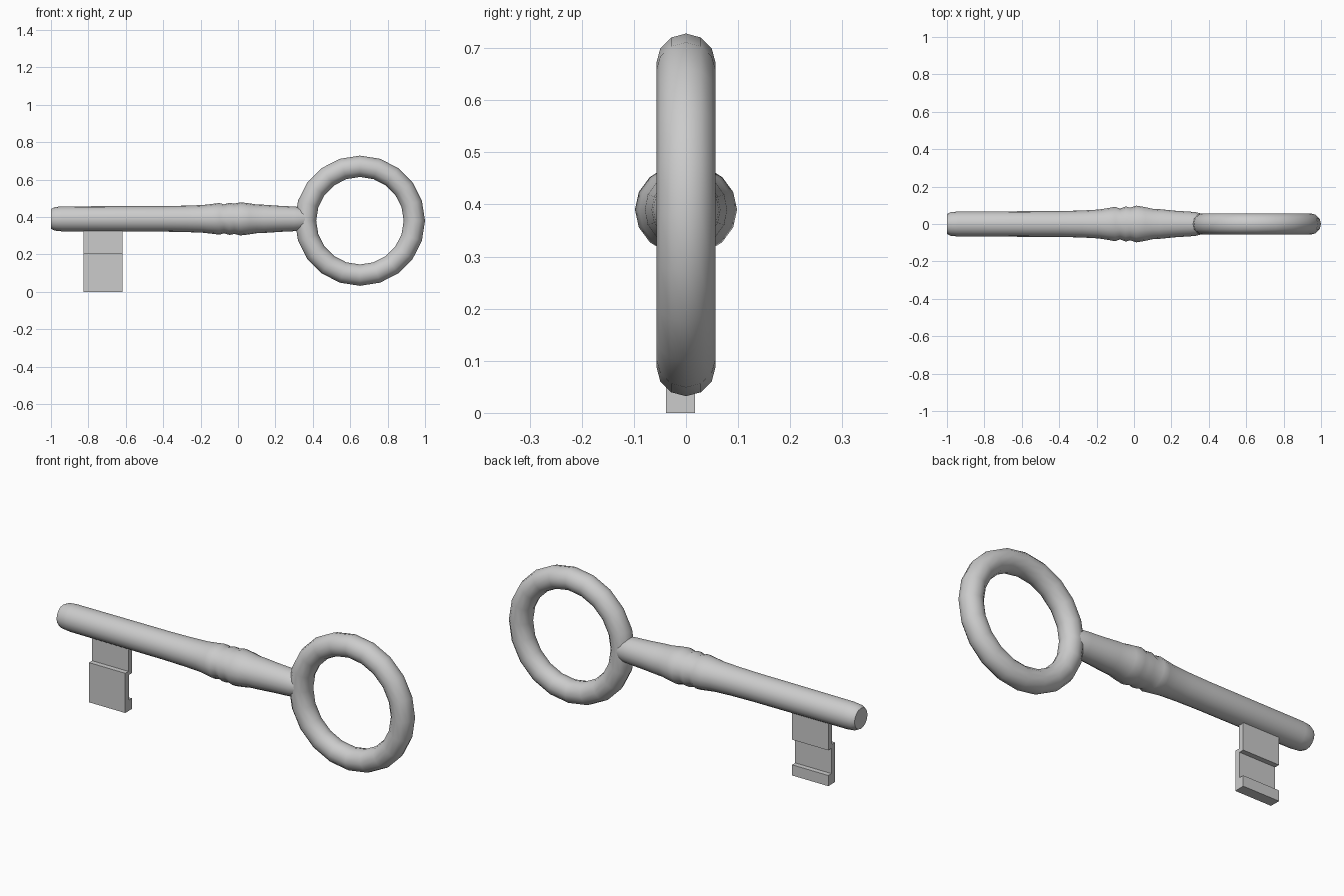
import bpy, bmesh, math

if "Cube" in bpy.data.objects:
    bpy.data.objects.remove(bpy.data.objects["Cube"])

AXIS_Z = 0.39


def make_object(name, bm):
    bmesh.ops.recalc_face_normals(bm, faces=bm.faces)
    mesh = bpy.data.meshes.new(name)
    bm.to_mesh(mesh)
    bm.free()
    obj = bpy.data.objects.new(name, mesh)
    bpy.context.collection.objects.link(obj)
    return obj


def smooth(obj, angle):
    bpy.ops.object.select_all(action='DESELECT')
    obj.select_set(True)
    bpy.context.view_layer.objects.active = obj
    bpy.ops.object.shade_smooth_by_angle(angle=math.radians(angle))


# Turned shaft with collar rings, slightly flattened in height at the collar
def turned_shaft(profile, sides=16):
    bm = bmesh.new()
    rings = []
    for x, ry in profile:
        rz = ry if ry < 0.067 else 0.067 + (ry - 0.067) * 0.7
        rings.append([bm.verts.new((x, ry * math.cos(2 * math.pi * i / sides),
                                    AXIS_Z + rz * math.sin(2 * math.pi * i / sides)))
                      for i in range(sides)])
    for a, b in zip(rings, rings[1:]):
        for i in range(sides):
            j = (i + 1) % sides
            bm.faces.new((a[i], a[j], b[j], b[i]))
    bm.faces.new(rings[0])
    bm.faces.new(rings[-1])
    return make_object("shaft", bm)


shaft = turned_shaft([
    (-1.0, 0.053), (-0.98, 0.063), (-0.94, 0.067), (-0.4, 0.069), (-0.28, 0.072),
    (-0.19, 0.077), (-0.14, 0.085), (-0.10, 0.092), (-0.075, 0.082), (-0.045, 0.094),
    (-0.02, 0.087), (0.013, 0.098), (0.06, 0.090), (0.10, 0.081), (0.14, 0.079),
    (0.22, 0.071), (0.30, 0.066), (0.33, 0.063), (0.36, 0.056)])
smooth(shaft, 50)

# Ring-shaped bow
bpy.ops.mesh.primitive_torus_add(major_segments=20, minor_segments=12,
                                 major_radius=0.291, minor_radius=0.057,
                                 location=(0.652, 0, 0.38),
                                 rotation=(math.pi / 2, 0, math.pi))
bow = bpy.context.object
bow.name = "bow_ring"
smooth(bow, 60)

# Bit: stepped cross-section in y and z, extruded along x
section = [(-0.012, 0.37), (-0.012, 0.205), (-0.038, 0.205), (-0.038, 0.0),
           (0.017, 0.0), (0.017, 0.055), (-0.009, 0.055), (-0.009, 0.185),
           (0.017, 0.185), (0.017, 0.37)]
bm = bmesh.new()
face = bm.faces.new([bm.verts.new((-0.825, y, z)) for y, z in section])
ext = bmesh.ops.extrude_face_region(bm, geom=[face], use_keep_orig=True)
bmesh.ops.translate(bm, vec=(0.207, 0, 0),
                    verts=[v for v in ext["geom"] if isinstance(v, bmesh.types.BMVert)])
make_object("bit", bm)
